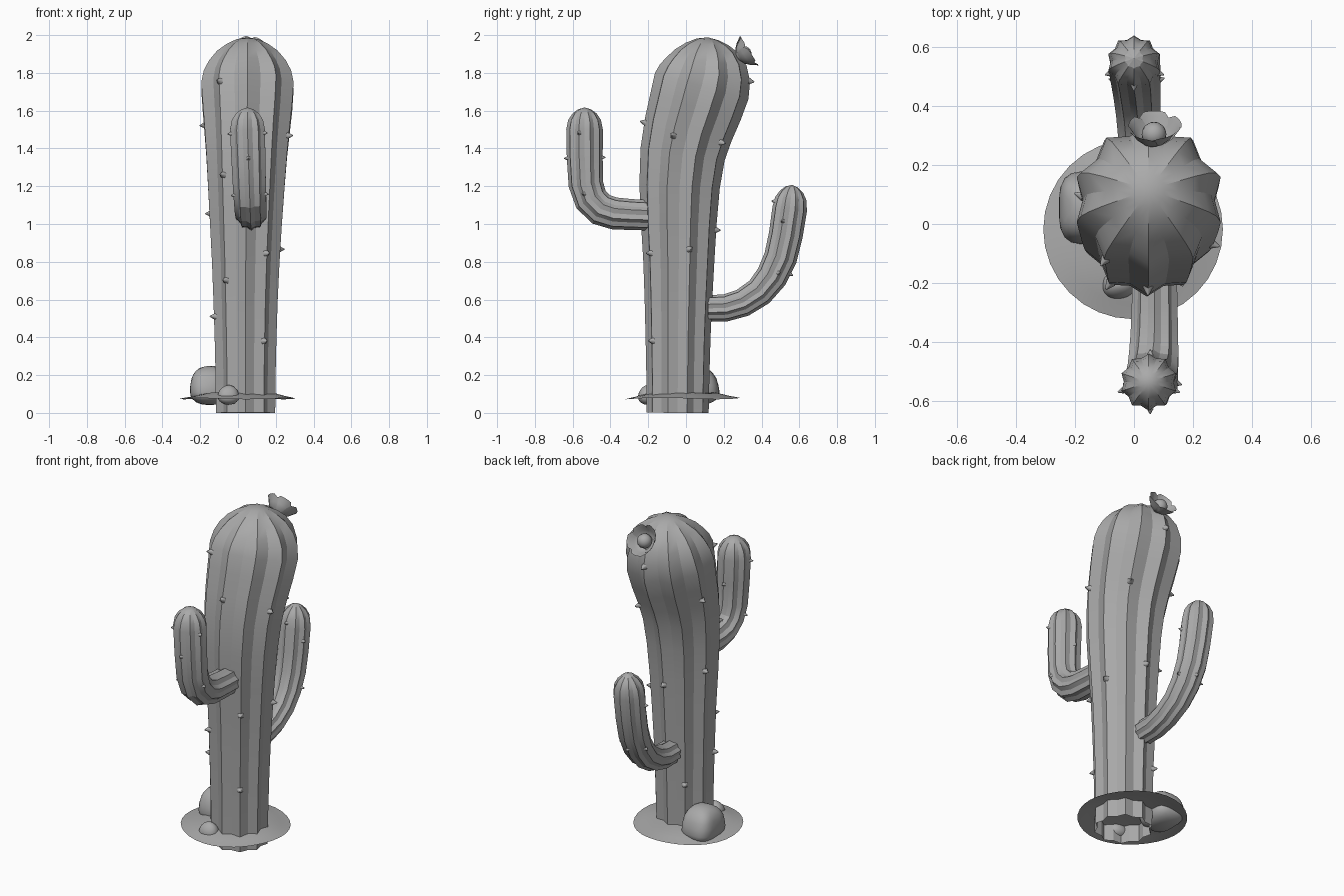
import bpy, bmesh, math
from mathutils import Vector, Matrix

if "Cube" in bpy.data.objects:
    bpy.data.objects.remove(bpy.data.objects["Cube"])

RIBS = 10

GREY = bpy.data.materials.new("plain grey")
GREY.diffuse_color = (0.4, 0.4, 0.4, 1)
GREY.use_nodes = True
GREY.node_tree.nodes["Principled BSDF"].inputs["Base Color"].default_value = GREY.diffuse_color


def finish(bm, name, angle=35):
    bmesh.ops.recalc_face_normals(bm, faces=bm.faces)
    me = bpy.data.meshes.new(name)
    bm.to_mesh(me)
    bm.free()
    me.materials.append(GREY)
    ob = bpy.data.objects.new(name, me)
    bpy.context.collection.objects.link(ob)
    bpy.ops.object.select_all(action='DESELECT')
    ob.select_set(True)
    bpy.context.view_layer.objects.active = ob
    bpy.ops.object.shade_smooth_by_angle(angle=math.radians(angle))
    return ob


def frame(path, i):
    """Centre, radius and two cross axes of ring i."""
    a, b = path[max(i - 1, 0)], path[min(i + 1, len(path) - 1)]
    t = (Vector(b[:3]) - Vector(a[:3])).normalized()
    u = (Vector((1, 0, 0)) - t * t.x).normalized()
    return Vector(path[i][:3]), path[i][3], u, t.cross(u)


def ribbed_tube(name, path):
    """Star-section tube along (x, y, z, radius) rings, closed at the tip, open below."""
    bm = bmesh.new()
    rings = []
    for i in range(len(path) - 1):
        c, r, u, v = frame(path, i)
        ring = []
        for k in range(2 * RIBS):
            a = -math.pi / 2 + k * math.pi / RIBS
            rr = r * (0.87 if k % 2 else 1)
            ring.append(bm.verts.new(c + (u * math.cos(a) + v * math.sin(a)) * rr))
        rings.append(ring)
    n = 2 * RIBS
    for lo, hi in zip(rings, rings[1:]):
        for k in range(n):
            bm.faces.new((lo[k], lo[(k + 1) % n], hi[(k + 1) % n], hi[k]))
    tip = bm.verts.new(path[-1][:3])
    for k in range(n):
        bm.faces.new((rings[-1][k], rings[-1][(k + 1) % n], tip))
    return finish(bm, name, 22)


def spines(name, path, spots, size):
    """Small cones standing on ridge k near height z."""
    bm = bmesh.new()
    for k, z in spots:
        i = max(j for j in range(len(path) - 2) if path[j][2] <= z)
        f = (z - path[i][2]) / (path[i + 1][2] - path[i][2])
        a = -math.pi / 2 + k * 2 * math.pi / RIBS
        ends = []
        for j in (i, i + 1):
            c, r, u, v = frame(path, j)
            d = u * math.cos(a) + v * math.sin(a)
            ends.append((c + d * r, d))
        p = ends[0][0].lerp(ends[1][0], f)
        d = ends[0][1].lerp(ends[1][1], f).normalized()
        rot = Vector((0, 0, 1)).rotation_difference(d).to_matrix().to_4x4()
        bmesh.ops.create_cone(bm, cap_ends=True, segments=8, radius1=size, radius2=size * 0.15,
                              depth=size * 1.6, matrix=Matrix.Translation(p + d * size * 0.4) @ rot)
    finish(bm, name, 50)


# Trunk: leans back toward the domed top
trunk = [(.04, -.045, 0, .165), (.04, -.043, .2, .167), (.04, -.042, .4, .172),
         (.04, -.040, .6, .179), (.041, -.038, .8, .188), (.042, -.038, 1.0, .2),
         (.044, -.034, 1.2, .213), (.046, -.018, 1.37, .225), (.048, .012, 1.5, .237),
         (.05, .05, 1.62, .249), (.05, .083, 1.73, .257), (.05, .1, 1.80, .243),
         (.05, .107, 1.86, .214), (.05, .111, 1.915, .168), (.05, .113, 1.952, .115),
         (.05, .115, 1.977, .06), (.05, .116, 1.988, 0)]
ribbed_tube("trunk", trunk)
spines("trunk_spines", trunk,
       [(9, 1.70), (9, 1.245), (9, .7), (1, .845), (1, .38), (0, 1.48), (8, .51),
        (7, 1.055), (7, 1.54), (2, 1.455), (3, .868), (4, 1.48), (5, 1.80), (5, .97), (6, .36)], .019)

# Front arm: elbow out and straight up
front_arm = [(.07, -.19, 1.046, .08), (.07, -.29, 1.05, .082), (.069, -.38, 1.056, .085),
             (.067, -.45, 1.078, .088), (.064, -.503, 1.13, .09), (.06, -.53, 1.21, .092),
             (.055, -.536, 1.35, .095), (.05, -.537, 1.50, .097), (.05, -.537, 1.55, .087),
             (.05, -.537, 1.585, .064), (.05, -.537, 1.607, .034), (.05, -.537, 1.617, 0)]
ribbed_tube("front_arm", front_arm)
spines("front_arm_spines", front_arm,
       [(0, 1.35), (5, 1.35), (2, 1.48), (8, 1.48), (2, 1.165), (8, 1.165)], .012)

# Back arm: lower, with a wide sweep
back_arm = [(.022, .115, .553, .07), (.02, .21, .556, .072), (.018, .30, .583, .075),
            (.014, .388, .64, .079), (.01, .453, .72, .084), (.006, .5, .82, .088),
            (.003, .528, .94, .09), (0, .549, 1.08, .092), (0, .555, 1.135, .083),
            (0, .559, 1.172, .061), (0, .561, 1.196, .033), (0, .563, 1.207, 0)]
ribbed_tube("back_arm", back_arm)
spines("back_arm_spines", back_arm,
       [(0, 1.11), (2, 1.01), (8, 1.01), (3, .75), (5, .77), (7, .75)], .012)

# Flower: cup of broad overlapping petals facing up and back, round centre
axis = Vector((0, .85, .53)).normalized()
place = Matrix.Translation((.068, .275, 1.882)) @ \
    Vector((0, 0, 1)).rotation_difference(axis).to_matrix().to_4x4()
bm = bmesh.new()
PROFILE = [(.015, 0, .7), (.046, .012, .8), (.068, .034, .8), (.082, .056, .7), (.094, .07, .4)]
for p in range(5):
    mid = p * 2 * math.pi / 5 + math.pi / 2
    rows = []
    for r, h, w in PROFILE:
        r *= 1 - .08 * (p % 2)
        rows.append([bm.verts.new(place @ Vector((r * math.cos(mid + w * s), r * math.sin(mid + w * s), h)))
                     for s in (-1, -.5, 0, .5, 1)])
    for lo, hi in zip(rows, rows[1:]):
        for k in range(4):
            bm.faces.new((lo[k], lo[k + 1], hi[k + 1], hi[k]))
finish(bm, "flower_petals", 50)
bm = bmesh.new()
bmesh.ops.create_uvsphere(bm, u_segments=16, v_segments=10, radius=.042,
                          matrix=place @ Matrix.Translation((0, 0, .035)))
finish(bm, "flower_centre", 60)

# Sand patch: shallow mound with a slightly wavy rim
bm = bmesh.new()
rings = []
for r, z in ((.305, .076), (.25, .087), (.18, .105)):
    rings.append([bm.verts.new((-.003 + r * math.cos(a), -.018 + r * math.sin(a),
                                z + .004 * math.sin(3 * a + r * 9)))
                  for a in (k * math.pi / 16 for k in range(32))])
for lo, hi in zip(rings, rings[1:]):
    for k in range(32):
        bm.faces.new((lo[k], lo[(k + 1) % 32], hi[(k + 1) % 32], hi[k]))
bm.faces.new(rings[-1])
finish(bm, "sand_patch", 40)

# Stones: blocky, uneven rounded lumps
for name, c, s, block in (("large_stone", (-.155, .055, .145), (.102, .122, .1), .75),
                          ("small_stone", (-.052, -.205, .095), (.057, .05, .05), .95)):
    bm = bmesh.new()
    bmesh.ops.create_icosphere(bm, subdivisions=3, radius=1)
    for v in bm.verts:
        q = Vector([math.copysign(abs(t) ** block, t) for t in v.co])
        q *= 1 + .05 * math.sin(2 * q.x + 1) * math.cos(3 * q.y)
        q.x *= 1 - .12 * q.z
        q.y *= 1 - .2 * q.z
        v.co = [c[i] + q[i] * s[i] for i in range(3)]
    finish(bm, name, 60)
